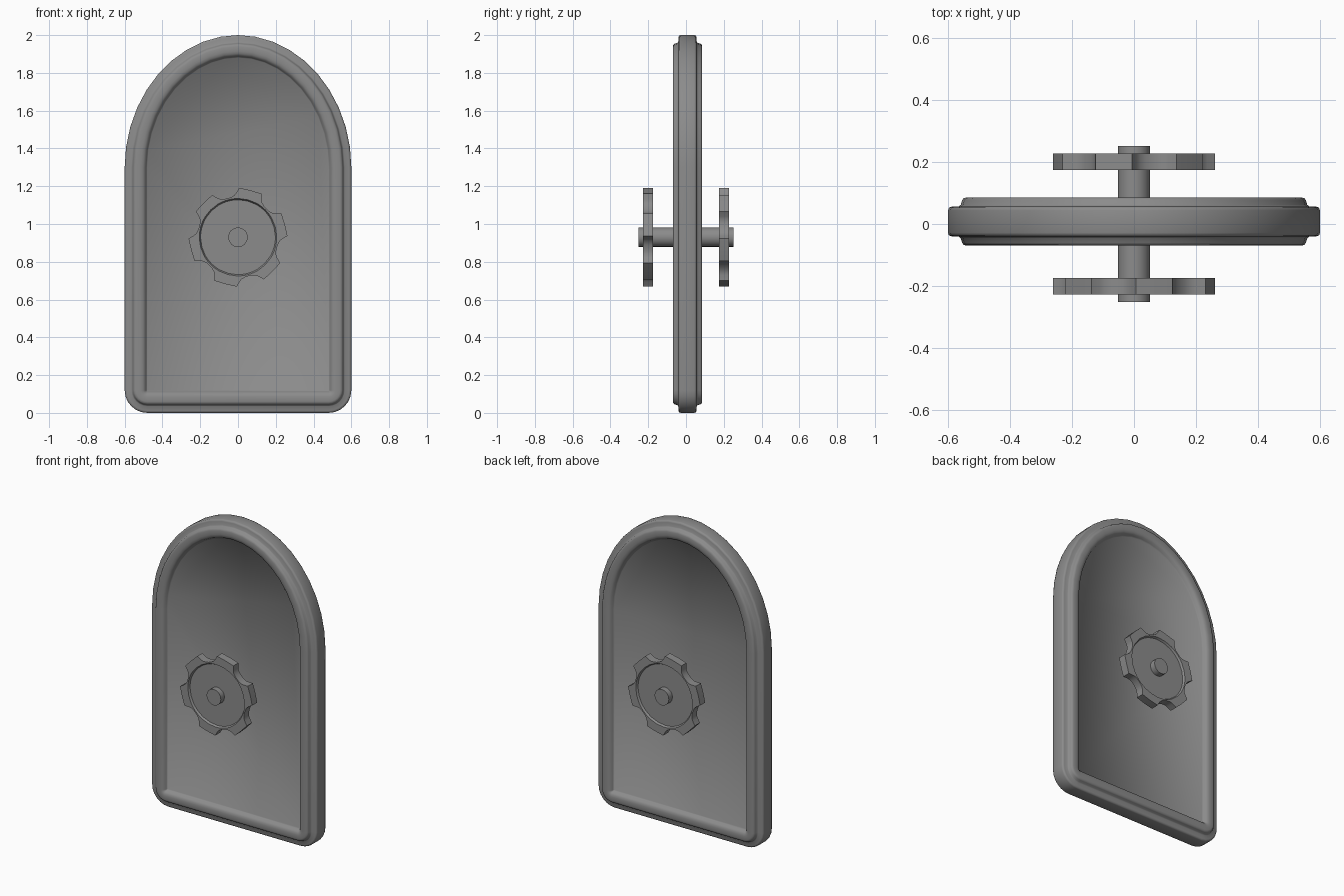
import bpy, bmesh
from math import sin, cos, pi, radians, hypot

if "Cube" in bpy.data.objects:
    bpy.data.objects.remove(bpy.data.objects["Cube"])

W, SPRING, RISE, N, R = 0.6, 1.3, 0.7, 1.98, 0.12   # door outline

# Dark grey metal
metal = bpy.data.materials.new("dark_metal")
metal.diffuse_color = (0.26, 0.26, 0.26, 1)
metal.use_nodes = True
metal.node_tree.nodes["Principled BSDF"].inputs["Base Color"].default_value = metal.diffuse_color


def finish(name, bm, angle=35):
    bmesh.ops.remove_doubles(bm, verts=bm.verts, dist=0.0005)
    bmesh.ops.recalc_face_normals(bm, faces=bm.faces)
    mesh = bpy.data.meshes.new(name)
    bm.to_mesh(mesh)
    bm.free()
    mesh.materials.append(metal)
    ob = bpy.data.objects.new(name, mesh)
    bpy.context.collection.objects.link(ob)
    bpy.ops.object.select_all(action='DESELECT')
    bpy.context.view_layer.objects.active = ob
    ob.select_set(True)
    bpy.ops.object.shade_smooth_by_angle(angle=radians(angle))
    return ob


def loft(bm, rings):
    """Join closed rings of points with quads and cap both ends."""
    vs = [[bm.verts.new(p) for p in ring] for ring in rings]
    n = len(vs[0])
    for a, b in zip(vs, vs[1:]):
        for i in range(n):
            j = (i + 1) % n
            bm.faces.new((a[i], a[j], b[j], b[i]))
    bm.faces.new(vs[0])
    bm.faces.new(vs[-1])


def door_outline():
    """Right half as (x, z, normal x, normal z), then mirrored."""
    half = []
    for i in range(7):
        a = -pi / 2 + i * pi / 12
        half.append((W - R + R * cos(a), R + R * sin(a), cos(a), sin(a)))
    for i in range(11):
        t = i * pi / 20
        c, s = max(cos(t), 0) ** (2 / N), sin(t) ** (2 / N)
        if i == 10:
            c = 0.0
        gx, gz = c ** (N - 1) / W, s ** (N - 1) / RISE
        g = hypot(gx, gz)
        half.append((W * c, SPRING + RISE * s, gx / g, gz / g))
    return half + [(-x, z, -nx, nz) for x, z, nx, nz in half[-2::-1]]


# Arched door: slab with a raised bead framing the panel on both sides
outline = door_outline()
side = [(0.12, 0.0), (0.114, 0.008), (0.108, 0.02), (0.098, 0.027), (0.085, 0.03),
        (0.06, 0.03), (0.05, 0.027), (0.045, 0.02), (0.041, 0.006), (0.035, 0.001),
        (0.012, 0.0), (0.003, -0.003), (0.0, -0.012)]
profile = [(o, -0.04 - h) for o, h in side] + [(o, 0.056 + h) for o, h in reversed(side)]
bm = bmesh.new()
loft(bm, [[(x - nx * o, y, z - nz * o) for x, z, nx, nz in outline] for o, y in profile])
finish("door", bm, 65)

# Handwheel outline: six teeth with rounded valleys between them
TOOTH = [(-13.5, 0.262), (0, 0.257), (13.5, 0.262), (17, 0.236), (20, 0.223),
         (25, 0.215), (30, 0.213), (35, 0.215), (40, 0.223), (43, 0.236)]
CZ = 0.93


def handwheel(name, sign):
    gear = [(radians(15 + 60 * k + a), r) for k in range(6) for a, r in TOOTH]

    def ring(y, radius=None):
        return [(-sign * (radius or r) * cos(a), sign * y, CZ + (radius or r) * sin(a))
                for a, r in gear]
    bm = bmesh.new()
    loft(bm, [ring(0.188, 0.198), ring(0.175, 0.205), ring(0.175),
              ring(0.227), ring(0.227, 0.205), ring(0.214, 0.198)])
    finish(name, bm, 35)


handwheel("front_handwheel", -1)
handwheel("back_handwheel", 1)

# Axle through the door
bm = bmesh.new()
loft(bm, [[(0.052 * cos(i * pi / 8), y, CZ + 0.052 * sin(i * pi / 8)) for i in range(16)]
          for y in (-0.252, 0.252)])
finish("axle", bm)
